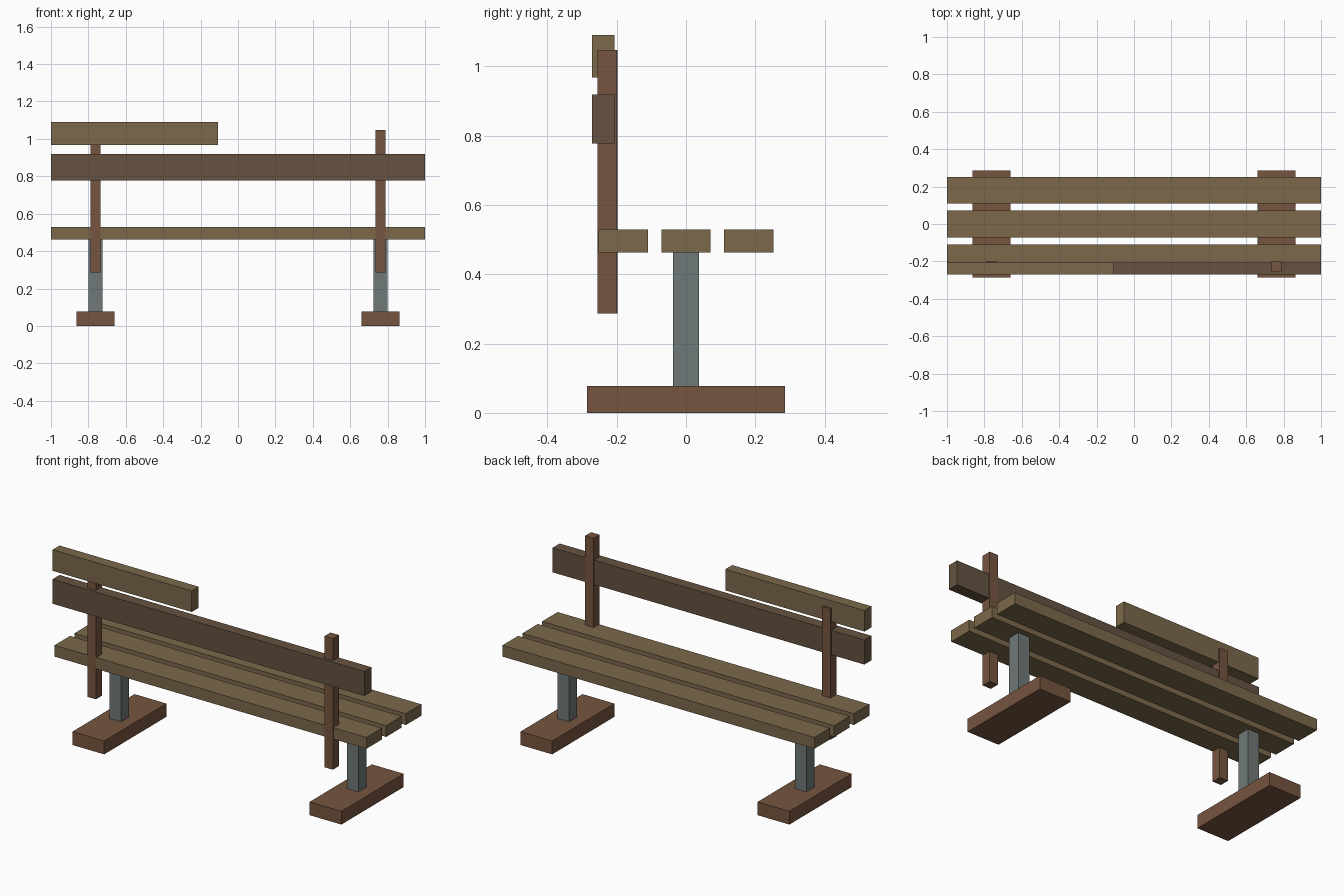
import bpy

if "Cube" in bpy.data.objects:
    bpy.data.objects.remove(bpy.data.objects["Cube"])


def material(name, rgb):
    m = bpy.data.materials.new(name)
    m.diffuse_color = (*rgb, 1.0)
    m.use_nodes = True
    m.node_tree.nodes["Principled BSDF"].inputs["Base Color"].default_value = m.diffuse_color
    return m


wood = material("wood", (0.20, 0.14, 0.07))
dark_wood = material("dark_wood", (0.13, 0.085, 0.052))
red_wood = material("red_wood", (0.18, 0.09, 0.05))
metal = material("metal", (0.16, 0.19, 0.19))


def box(name, x, y, z, mat):
    """Box spanning the (min, max) pairs given for each axis."""
    spans = (x, y, z)
    bpy.ops.mesh.primitive_cube_add(size=1, location=[(a + b) / 2 for a, b in spans])
    ob = bpy.context.object
    ob.name = name
    ob.scale = [b - a for a, b in spans]
    bpy.ops.object.transform_apply(location=False, rotation=False, scale=True)
    ob.data.materials.append(mat)
    return ob


# Seat slats
for label, y in (("front", -0.181), ("middle", 0.0), ("back", 0.181)):
    box(f"seat_slat_{label}", (-1, 1), (y - 0.071, y + 0.071), (0.463, 0.529), wood)

# Backrest: full lower board and a broken-off upper board
box("backrest_board", (-1, 1), (-0.271, -0.206), (0.777, 0.919), dark_wood)
box("broken_backrest_board", (-1, -0.107), (-0.271, -0.207), (0.968, 1.09), wood)

# Supports at both ends
for side, x in (("left", -0.761), ("right", 0.761)):
    shift = 0.003 if side == "left" else 0.0
    box(f"{side}_foot", (x - 0.102, x + 0.102), (-0.285, 0.285), (0, 0.077), red_wood)
    box(f"{side}_post", (x - 0.037, x + 0.037), (-0.037, 0.037), (0.077, 0.463), metal)
    box(f"{side}_back_upright", (x - 0.027, x + 0.027),
        (-0.256 + shift, -0.201 + shift), (0.287, 1.047), red_wood)
